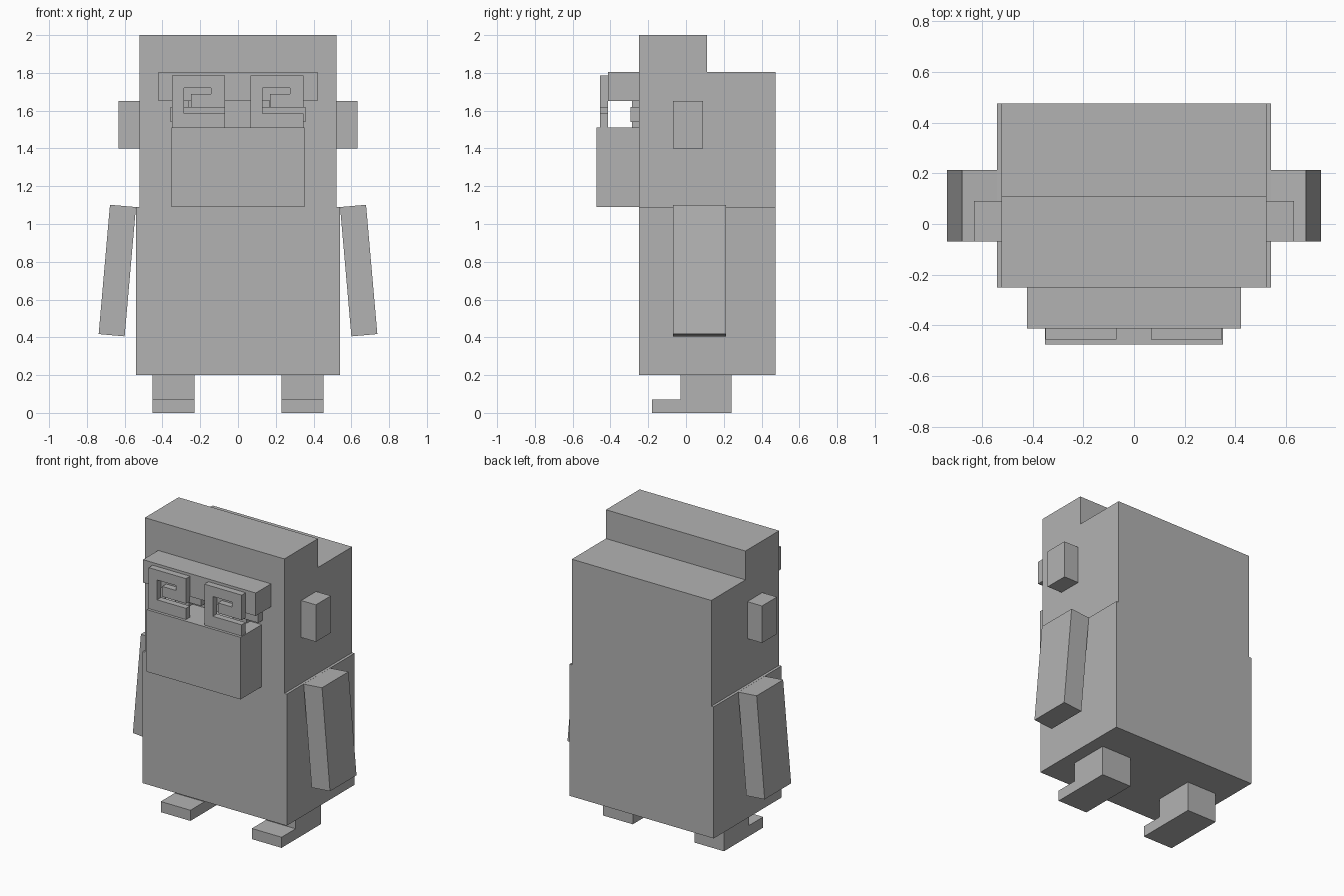
import bpy
import bmesh
import math
from mathutils import Matrix

cube = bpy.data.objects.get("Cube")
if cube:
    bpy.data.objects.remove(cube, do_unlink=True)

grey = bpy.data.materials.new("plain grey")
grey.use_nodes = True
colour = (0.45, 0.45, 0.45, 1)
grey.diffuse_color = colour
grey.node_tree.nodes["Principled BSDF"].inputs["Base Color"].default_value = colour


def finish(name, bm):
    bmesh.ops.recalc_face_normals(bm, faces=bm.faces)
    mesh = bpy.data.meshes.new(name)
    bm.to_mesh(mesh)
    bm.free()
    mesh.materials.append(grey)
    obj = bpy.data.objects.new(name, mesh)
    bpy.context.collection.objects.link(obj)
    return obj


def box(name, x, y, z, tilt=0):
    """Box from its ranges, tilted about the y axis through its centre."""
    bm = bmesh.new()
    ranges = (x, y, z)
    centre = [(a + b) / 2 for a, b in ranges]
    size = [b - a for a, b in ranges]
    matrix = (Matrix.Translation(centre)
              @ Matrix.Rotation(math.radians(tilt), 4, "Y")
              @ Matrix.Diagonal((*size, 1)))
    bmesh.ops.create_cube(bm, size=1, matrix=matrix)
    return finish(name, bm)


def extrude(name, points, offset):
    """Solid from a closed outline pushed along an offset."""
    bm = bmesh.new()
    face = bm.faces.new([bm.verts.new(p) for p in points])
    out = bmesh.ops.extrude_face_region(bm, geom=[face], use_keep_orig=True)
    verts = [g for g in out["geom"] if isinstance(g, bmesh.types.BMVert)]
    bmesh.ops.translate(bm, verts=verts, vec=offset)
    return finish(name, bm)


# Trunk and stepped head
FRONT, BACK = -0.25, 0.475
box("body", (-0.54, 0.54), (FRONT, BACK), (0.2, 1.09))
head = [(FRONT, 1.09), (BACK, 1.09), (BACK, 1.805), (0.11, 1.805), (0.11, 2), (FRONT, 2)]
extrude("head", [(-0.522, y, z) for y, z in head], (1.044, 0, 0))

# Face
box("snout", (-0.352, 0.352), (-0.475, FRONT), (1.09, 1.51))
box("brow", (-0.422, 0.422), (-0.413, FRONT), (1.65, 1.805))

# Square spiral eye frames, both curling the same way
spiral = [(0, 0), (0.28, 0), (0.28, 0.076), (0.064, 0.076), (0.064, 0.21),
          (0.207, 0.21), (0.207, 0.177), (0.102, 0.177), (0.102, 0.108),
          (0.28, 0.108), (0.28, 0.277), (0, 0.277)]
for side, left in (("right", -0.35), ("left", 0.067)):
    extrude(side + "_eye_frame", [(left + x, -0.456, 1.51 + z) for x, z in spiral],
            (0, 0.043, 0))

# Paired parts
for side, s in (("left", 1), ("right", -1)):
    def pair(part, x, y, z, tilt=0):
        box(side + "_" + part, sorted((s * x[0], s * x[1])), y, z, s * tilt)

    pair("eye_bar", (0.07, 0.358), (-0.295, FRONT), (1.54, 1.62))
    pair("eye_post", (0.165, 0.265), (-0.287, FRONT), (1.51, 1.65))
    pair("ear", (0.522, 0.632), (-0.07, 0.09), (1.4, 1.65))
    pair("arm", (0.57, 0.708), (-0.07, 0.213), (0.41, 1.097), -5)
    foot = [(-0.18, 0), (0.24, 0), (0.24, 0.2), (-0.03, 0.2), (-0.03, 0.072), (-0.18, 0.072)]
    extrude(side + "_leg", [(s * 0.23, y, z) for y, z in foot], (s * 0.222, 0, 0))
